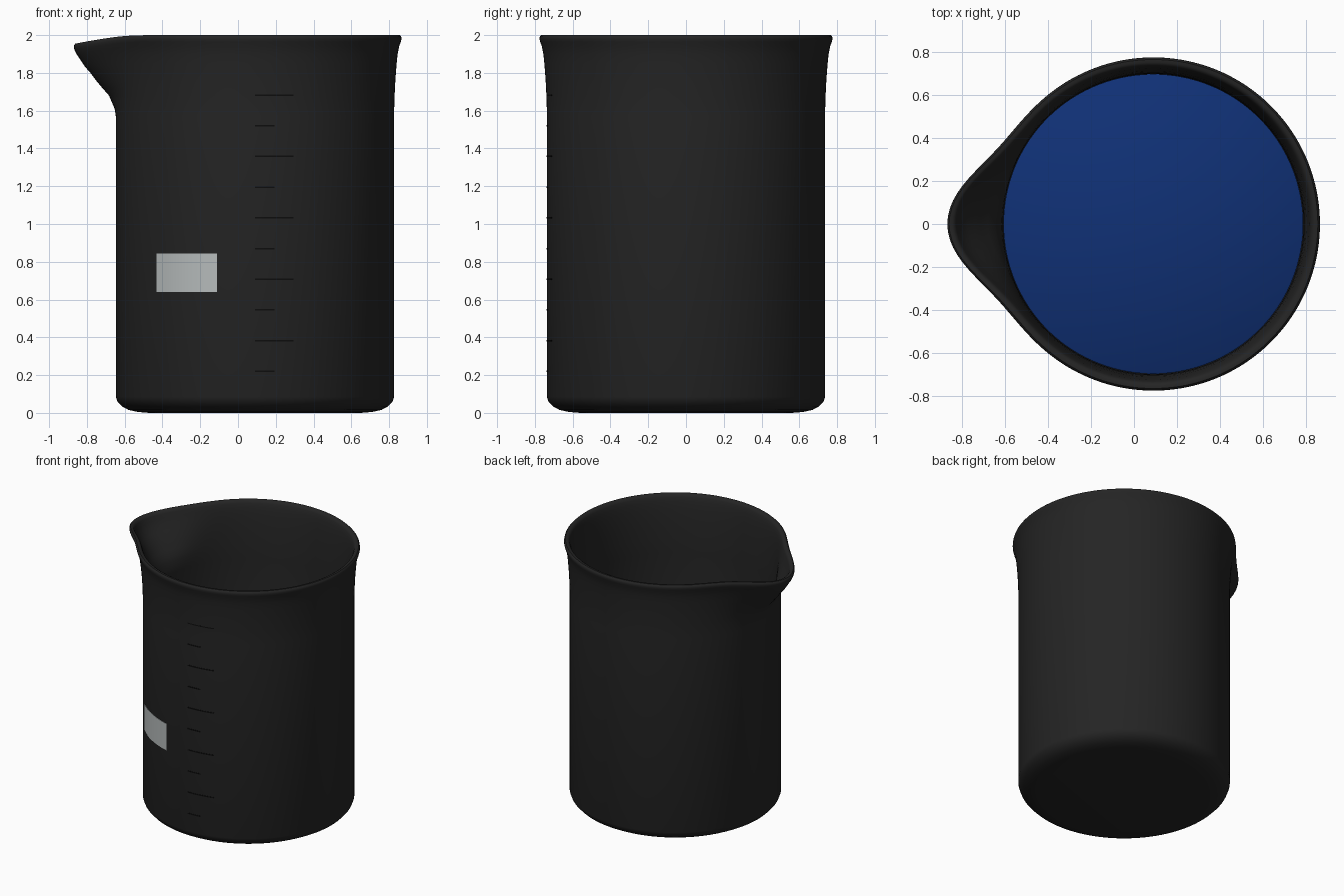
import bpy, bmesh, math

if "Cube" in bpy.data.objects:
    bpy.data.objects.remove(bpy.data.objects["Cube"])

CX = 0.09      # axis of the vessel
N = 160        # segments around


def material(name, rgb):
    m = bpy.data.materials.new(name)
    m.diffuse_color = (*rgb, 1)
    m.use_nodes = True
    m.node_tree.nodes["Principled BSDF"].inputs["Base Color"].default_value = m.diffuse_color
    return m


BLACK = material("dark glass", (0.018, 0.018, 0.018))
BLUE = material("blue liquid", (0.005, 0.03, 0.18))
GREY = material("pale label", (0.47, 0.5, 0.5))
INK = material("black ink", (0.004, 0.004, 0.004))


def finish(bm, name, mat, angle=40):
    bmesh.ops.recalc_face_normals(bm, faces=bm.faces)
    me = bpy.data.meshes.new(name)
    bm.to_mesh(me)
    bm.free()
    ob = bpy.data.objects.new(name, me)
    bpy.context.collection.objects.link(ob)
    me.materials.append(mat)
    bpy.context.view_layer.objects.active = ob
    ob.select_set(True)
    bpy.ops.object.shade_smooth_by_angle(angle=math.radians(angle))
    ob.select_set(False)
    return ob


def interp(table, z):
    if z <= table[0][0]:
        return table[0][1]
    for (z0, v0), (z1, v1) in zip(table, table[1:]):
        if z <= z1:
            return v0 + (v1 - v0) * (z - z0) / (z1 - z0)
    return table[-1][1]


# How far the spout reaches out at each height
SPOUT = [(1.57, 0), (1.61, 0.006), (1.68, 0.034), (1.75, 0.092),
         (1.83, 0.145), (1.93, 0.18), (2.0, 0.185)]


def place(r, z, a):
    """Point on the wall, pushed outwards and dipped near the spout (a = pi)."""
    d = math.atan2(math.sin(a - math.pi), math.cos(a - math.pi))
    width = math.radians(13 + 6.4 * min(1, max(0, (z - 1.6) / 0.35)))
    g = math.exp(-(d / width) ** 2)
    r += interp(SPOUT, z) * g
    z -= 0.045 * g * min(1, max(0, (z - 1.8) / 0.15))
    return (CX + r * math.cos(a), r * math.sin(a), z)


def lathe(name, profile, mat):
    bm = bmesh.new()
    rings = [[bm.verts.new(place(r, z, 2 * math.pi * i / N)) for i in range(N)]
             for r, z in profile]
    for lo, hi in zip(rings, rings[1:]):
        for i in range(N):
            j = (i + 1) % N
            bm.faces.new((lo[i], lo[j], hi[j], hi[i]))
    bm.faces.new(rings[0])
    bm.faces.new(rings[-1])
    return finish(bm, name, mat)


# Vessel: outer wall, rounded rim, inner wall and floor
outer = [(0.56, 0), (0.62, 0.005), (0.67, 0.016), (0.705, 0.035),
         (0.728, 0.06), (0.737, 0.085), (0.737, 1.57), (0.737, 1.61),
         (0.738, 1.65), (0.739, 1.68), (0.741, 1.72), (0.743, 1.76),
         (0.746, 1.8), (0.75, 1.85), (0.755, 1.9), (0.763, 1.94)]
rim = [(0.772, 1.965), (0.776, 1.98), (0.774, 1.992), (0.766, 2.0),
       (0.752, 2.0), (0.741, 1.994), (0.734, 1.98)]
inner = [(0.726, 1.95), (0.719, 1.9), (0.713, 1.85), (0.709, 1.8),
         (0.706, 1.76), (0.704, 1.72), (0.702, 1.68), (0.701, 1.65),
         (0.7, 1.61), (0.7, 1.57), (0.7, 0.1), (0.68, 0.06), (0.62, 0.04)]
lathe("beaker_wall", outer + rim + inner, BLACK)

# Liquid filling the lower half
lathe("liquid", [(0.61, 0.045), (0.675, 0.065), (0.698, 0.105),
                 (0.698, 0.995), (0.692, 1.0)], BLUE)


def wall_patch(bm, a0, a1, z0, z1, r=0.7395):
    """Thin curved plate lying on the outer wall, angles in degrees."""
    steps = max(2, round((a1 - a0) / 2))
    cols = []
    for i in range(steps + 1):
        a = math.radians(a0 + (a1 - a0) * i / steps)
        cols.append([bm.verts.new((CX + q * math.cos(a), q * math.sin(a), z))
                     for q, z in ((r, z0), (r, z1), (r - 0.004, z1), (r - 0.004, z0))])
    for p, q in zip(cols, cols[1:]):
        for k in range(4):
            m = (k + 1) % 4
            bm.faces.new((p[k], q[k], q[m], p[m]))
    bm.faces.new(cols[0])
    bm.faces.new(cols[-1])


# Pale writing label
bm = bmesh.new()
wall_patch(bm, 225.3, 254.2, 0.64, 0.845)
finish(bm, "label", GREY)

# Graduation marks, every second one longer
bm = bmesh.new()
for i in range(10):
    z = 0.22 + 0.1625 * i
    wall_patch(bm, 270, 286 if i % 2 else 278, z - 0.004, z + 0.004)
finish(bm, "graduation_marks", INK)
